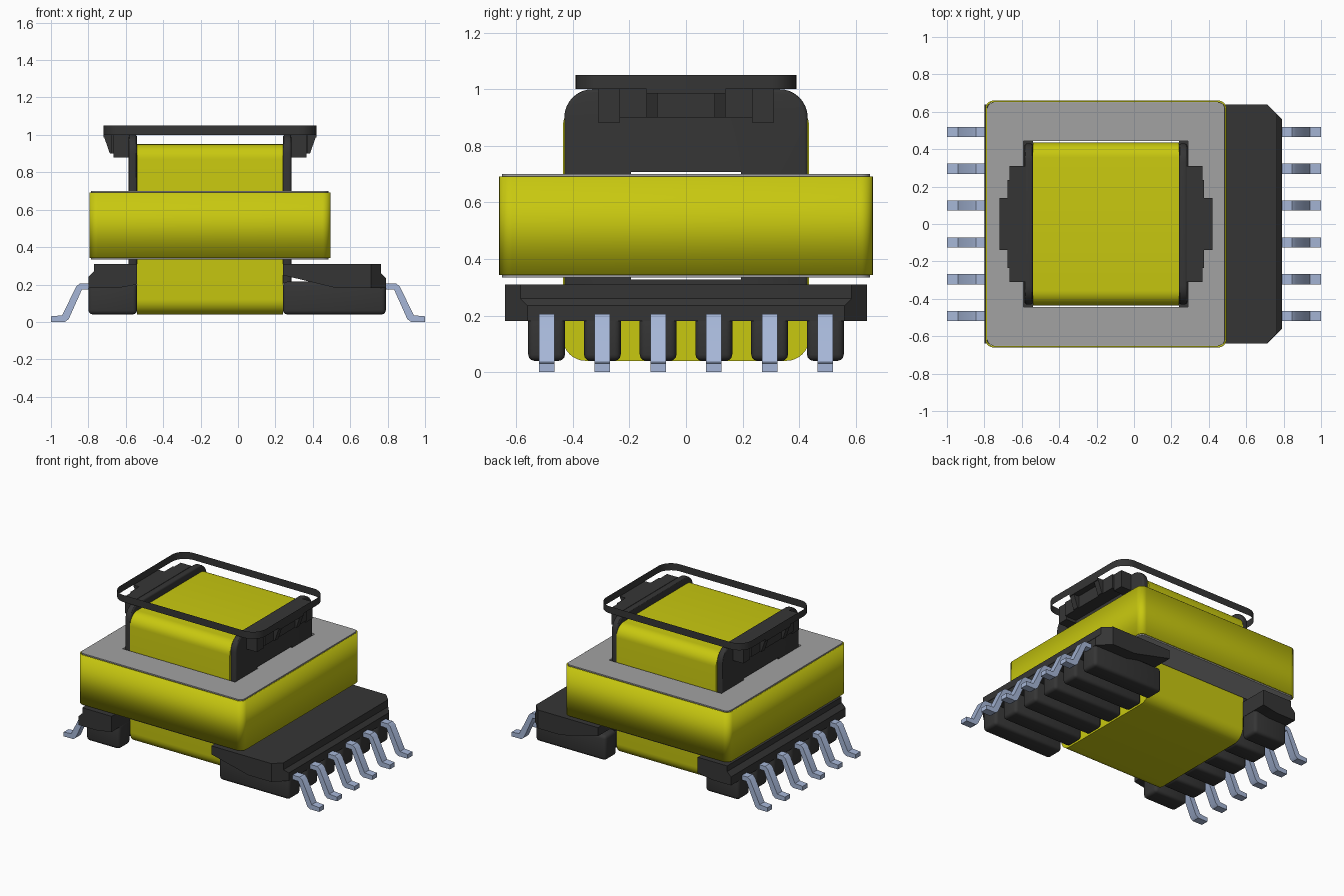
import bpy, bmesh, math
from mathutils import Vector

old = bpy.data.objects.get("Cube")
if old:
    bpy.data.objects.remove(old, do_unlink=True)


def material(name, rgb):
    m = bpy.data.materials.new(name)
    m.use_nodes = True
    m.diffuse_color = (*rgb, 1)
    m.node_tree.nodes["Principled BSDF"].inputs["Base Color"].default_value = (*rgb, 1)
    return m


YELLOW = material("yellow_tape", (0.58, 0.58, 0.005))
BLACK = material("black_plastic", (0.036, 0.036, 0.036))
GREY = material("grey_ferrite", (0.36, 0.36, 0.36))
STEEL = material("blue_grey_metal", (0.38, 0.47, 0.68))
MID = -0.15  # x centre of the coil and core


def finish(name, bm, mat):
    me = bpy.data.meshes.new(name)
    bm.to_mesh(me)
    bm.free()
    me.materials.append(mat)
    ob = bpy.data.objects.new(name, me)
    bpy.context.collection.objects.link(ob)
    return ob


def place(axis, p, d):
    return {"x": (d, p[0], p[1]), "y": (p[0], d, p[1]), "z": (p[0], p[1], d)}[axis]


def bevel_edges(bm, edges, width, segments=3):
    bmesh.ops.bevel(bm, geom=edges, offset=width, segments=segments, profile=0.5,
                    affect="EDGES", clamp_overlap=True)


def prism(name, pts, axis, a, b, mat, bevel=0, cut=None):
    """Extrude a flat outline along an axis from a to b."""
    bm = bmesh.new()
    face = bm.faces.new([bm.verts.new(place(axis, p, a)) for p in pts])
    ext = bmesh.ops.extrude_face_region(bm, geom=[face])
    shift = Vector(place(axis, (0, 0), b - a))
    bmesh.ops.translate(bm, vec=shift, verts=[v for v in ext["geom"] if isinstance(v, bmesh.types.BMVert)])
    for co, no in cut or []:
        geom = bm.verts[:] + bm.edges[:] + bm.faces[:]
        res = bmesh.ops.bisect_plane(bm, geom=geom, plane_co=co, plane_no=no, clear_outer=True)
        edges = [e for e in res["geom_cut"] if isinstance(e, bmesh.types.BMEdge)]
        bmesh.ops.holes_fill(bm, edges=edges)
    bmesh.ops.recalc_face_normals(bm, faces=bm.faces)
    if bevel:
        bevel_edges(bm, [e for e in bm.edges if e.calc_face_angle(0) > 0.7], bevel)
    return finish(name, bm, mat)


def rect(x0, x1, y0, y1):
    return [(x0, y0), (x1, y0), (x1, y1), (x0, y1)]


def box(name, x, y, z, mat, bevel=0):
    return prism(name, rect(*x, *y), "z", *z, mat, bevel)


def rounded(x0, x1, y0, y1, r, corners=(1, 1, 1, 1), n=8):
    """Rounded rectangle, counter-clockwise from the lower left corner."""
    pts = []
    centres = [(x0 + r, y0 + r), (x1 - r, y0 + r), (x1 - r, y1 - r), (x0 + r, y1 - r)]
    for k, (c, on) in enumerate(zip(centres, corners)):
        if not on:
            pts.append(rect(x0, x1, y0, y1)[k])
            continue
        for i in range(n + 1):
            t = math.pi * (1 + k / 2 + i / n / 2)
            pts.append((c[0] + r * math.cos(t), c[1] + r * math.sin(t)))
    return pts


def wall(name, pts, z0, z1, mat):
    """Upright band that follows a closed outline."""
    bm = bmesh.new()
    low, high = [[bm.verts.new((*p, z)) for p in pts] for z in (z0, z1)]
    for i in range(len(pts)):
        j = (i + 1) % len(pts)
        bm.faces.new((low[i], low[j], high[j], high[i]))
    return finish(name, bm, mat)


# Ferrite core: outer frame and centre leg
CZ = (0.335, 0.70)
for s, side in ((1, "left"), (-1, "right")):
    prism("core_end_" + side, rounded(*sorted((MID + s * 0.44, MID + s * 0.635)), -0.65, 0.65, 0.035,
          (s < 0, s > 0, s > 0, s < 0)), "z", *CZ, GREY)
for s, side in ((1, "back"), (-1, "front")):
    box("core_leg_" + side, (MID - 0.44, MID + 0.44), sorted((s * 0.445, s * 0.65)), CZ, GREY)
box("core_centre_leg", (MID - 0.44, MID + 0.44), (-0.19, 0.19), CZ, GREY)

# Tape wrapped round the core
tape = wall("core_tape", rounded(MID - 0.645, MID + 0.645, -0.66, 0.66, 0.045), 0.343, 0.692, YELLOW)
thick = tape.modifiers.new("thickness", "SOLIDIFY")
thick.thickness = 0.009
thick.offset = -1

# Coil and bobbin flanges, with a passage for the centre leg
hollow = [prism("winding", rounded(-0.435, 0.435, 0.04, 0.95, 0.08), "x", MID - 0.39, MID + 0.39, YELLOW)]
for s, side in ((1, "left"), (-1, "right")):
    x = sorted((MID + s * 0.39, MID + s * 0.435))
    hollow.append(prism("flange_" + side, rounded(-0.43, 0.43, 0.2, 1.0, 0.1, (0, 0, 1, 1)),
                        "x", *x, BLACK, 0.012))
cutter = box("passage_cutter", (-1, 1), (-0.195, 0.195), (0.327, 0.708), BLACK)
cutter.hide_render = True
for ob in hollow:
    mod = ob.modifiers.new("passage", "BOOLEAN")
    mod.operation, mod.solver, mod.object = "DIFFERENCE", "EXACT", cutter
    bpy.context.view_layer.objects.active = ob
    bpy.ops.object.modifier_apply(modifier=mod.name)
bpy.data.objects.remove(cutter, do_unlink=True)

# Clip ring above the coil, and the clips below it
wall("clip_ring", rounded(MID - 0.57, MID + 0.57, -0.39, 0.39, 0.1), 1.0, 1.05, BLACK)
for s, side in ((1, "left"), (-1, "right")):
    def span(a, b):
        return sorted((MID + s * a, MID + s * b))
    box("clip_block_" + side, span(0.43, 0.525), (-0.235, 0.235), (0.9, 1.0), BLACK)
    box("clip_shelf_" + side, span(0.52, 0.57), (-0.14, 0.14), (0.985, 1.0), BLACK)
    outline = [(MID + s * u, z) for u, z in ((0.43, 0.9), (0.535, 0.9), (0.57, 1.0), (0.43, 1.0))]
    for t, end in ((1, "back"), (-1, "front")):
        prism(f"clip_rib_{side}_{end}", outline, "y", *sorted((t * 0.1, t * 0.14)), BLACK)
        box(f"clip_bracket_{side}_{end}", span(0.43, 0.515), sorted((t * 0.235, t * 0.31)),
            (0.88, 1.0), BLACK)

# Base slabs that carry the pins
long_side = [(0.24, 0.25), (0.53, 0.18), (0.79, 0.18), (0.79, 0.235), (0.765, 0.26), (0.765, 0.31), (0.24, 0.31)]
short_side = [(-0.54, 0.2), (-0.54, 0.31), (-0.77, 0.31), (-0.77, 0.27), (-0.8, 0.24), (-0.8, 0.18), (-0.65, 0.18)]
corners = [((0.71, t * 0.64, 0), (0.08, t * 0.08, 0)) for t in (1, -1)]
prism("base_slab_left", long_side, "y", -0.64, 0.64, BLACK, cut=corners)
prism("base_slab_right", short_side, "y", -0.64, 0.64, BLACK)


# Pin blocks and bent pins
def pin_outline(s):
    top = [(0.76, 0.205), (0.845, 0.205), (0.865, 0.19), (0.94, 0.035), (1.0, 0.03)]
    low = [(1.0, 0.0), (0.925, 0.0), (0.905, 0.015), (0.835, 0.172), (0.76, 0.175)]
    return [(s * x, z) for x, z in top + low]


for s, side in ((1, "left"), (-1, "right")):
    for i in range(6):
        y = (i - 2.5) * 0.197
        box(f"pin_block_{side}_{i + 1}", (0.24, 0.79) if s > 0 else (-0.8, -0.54),
            (y - 0.065, y + 0.065), (0.04, 0.215), BLACK, 0.022)
        prism(f"pin_{side}_{i + 1}", pin_outline(s), "y", y - 0.027, y + 0.027, STEEL)

# Smooth the rounded corners and keep the edges sharp
for ob in bpy.context.scene.objects:
    ob.select_set(ob.type == "MESH")
bpy.context.view_layer.objects.active = tape
bpy.ops.object.shade_smooth_by_angle(angle=math.radians(30))
